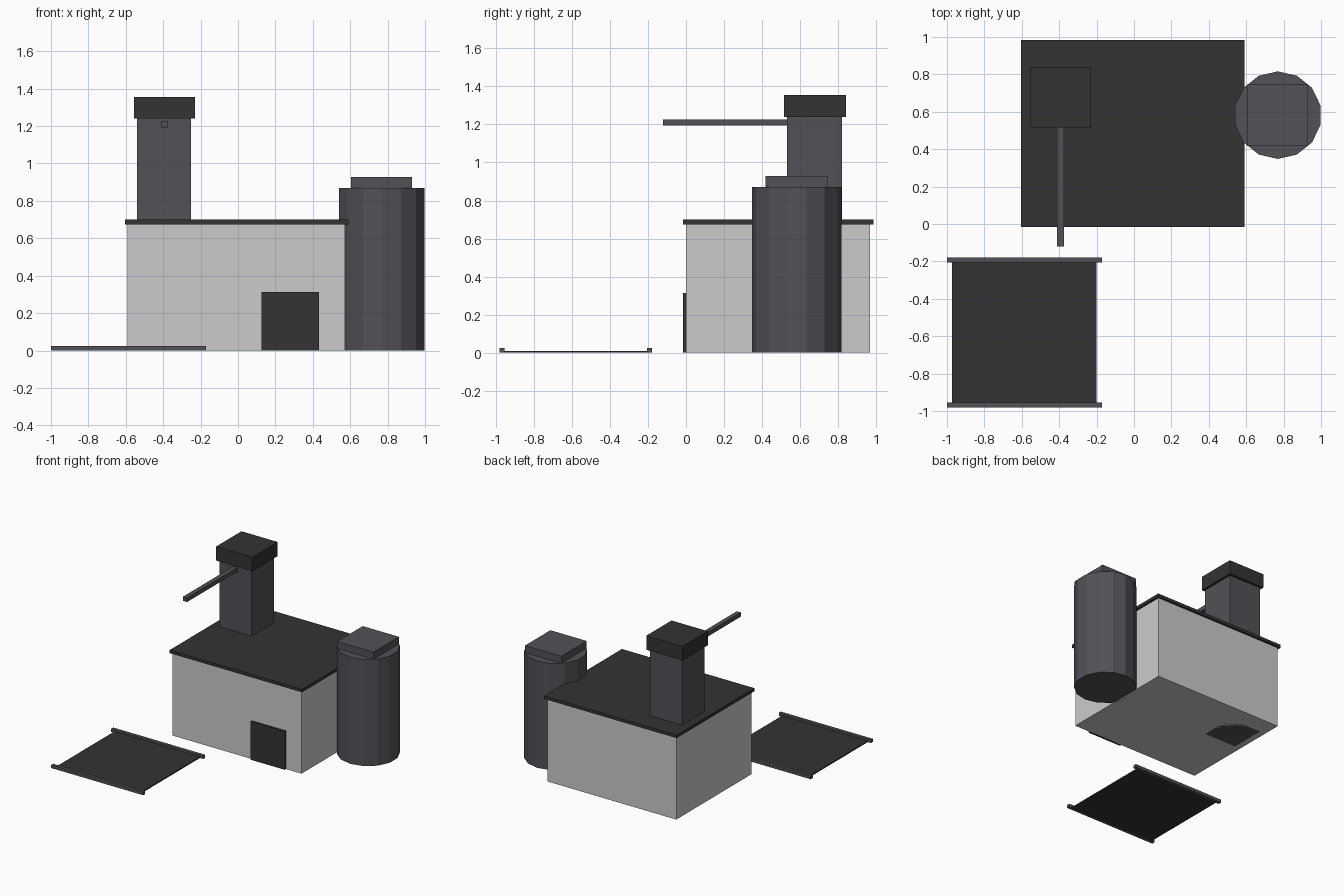
import bpy

if "Cube" in bpy.data.objects:
    bpy.data.objects.remove(bpy.data.objects["Cube"], do_unlink=True)


def material(name, rgb):
    m = bpy.data.materials.new(name)
    m.use_nodes = True
    m.diffuse_color = (*rgb, 1)
    m.node_tree.nodes["Principled BSDF"].inputs["Base Color"].default_value = (*rgb, 1)
    return m


wall = material("pale grey wall", (0.6, 0.6, 0.6))
slate = material("slate grey", (0.085, 0.082, 0.095))
dark = material("charcoal", (0.033, 0.033, 0.033))


def box(name, x, y, z, mat):
    """Box spanning the given (low, high) range on each axis."""
    spans = (x, y, z)
    bpy.ops.mesh.primitive_cube_add(size=1, location=[(a + b) / 2 for a, b in spans])
    ob = bpy.context.object
    ob.name = name
    ob.scale = [b - a for a, b in spans]
    bpy.ops.object.transform_apply(location=False, rotation=False, scale=True)
    ob.data.materials.append(mat)
    return ob


# Main building
box("building_walls", (-0.59, 0.573), (0, 0.968), (0, 0.68), wall)
box("flat_roof", (-0.605, 0.59), (-0.017, 0.985), (0.675, 0.7), dark)
box("door", (0.125, 0.433), (-0.015, 0.005), (0, 0.313), dark)

# Tower with its cap and projecting beam
box("tower", (-0.54, -0.25), (0.53, 0.82), (0, 1.24), slate)
box("tower_cap", (-0.557, -0.23), (0.515, 0.84), (1.24, 1.355), dark)
box("beam", (-0.412, -0.375), (-0.12, 0.54), (1.193, 1.227), slate)

# Faceted silo with a square lid
bpy.ops.mesh.primitive_cylinder_add(vertices=14, radius=0.234, depth=0.87,
                                    location=(0.769, 0.582, 0.435))
silo = bpy.context.object
silo.name = "silo"
silo.data.materials.append(slate)
box("silo_lid", (0.604, 0.931), (0.418, 0.745), (0.87, 0.928), slate)

# Ground panel held between two rails
box("ground_panel", (-0.972, -0.2), (-0.96, -0.2), (0, 0.01), dark)
for name, y in (("front_rail", (-0.98, -0.954)), ("back_rail", (-0.206, -0.18))):
    box(name, (-1, -0.17), y, (0, 0.025), slate)
